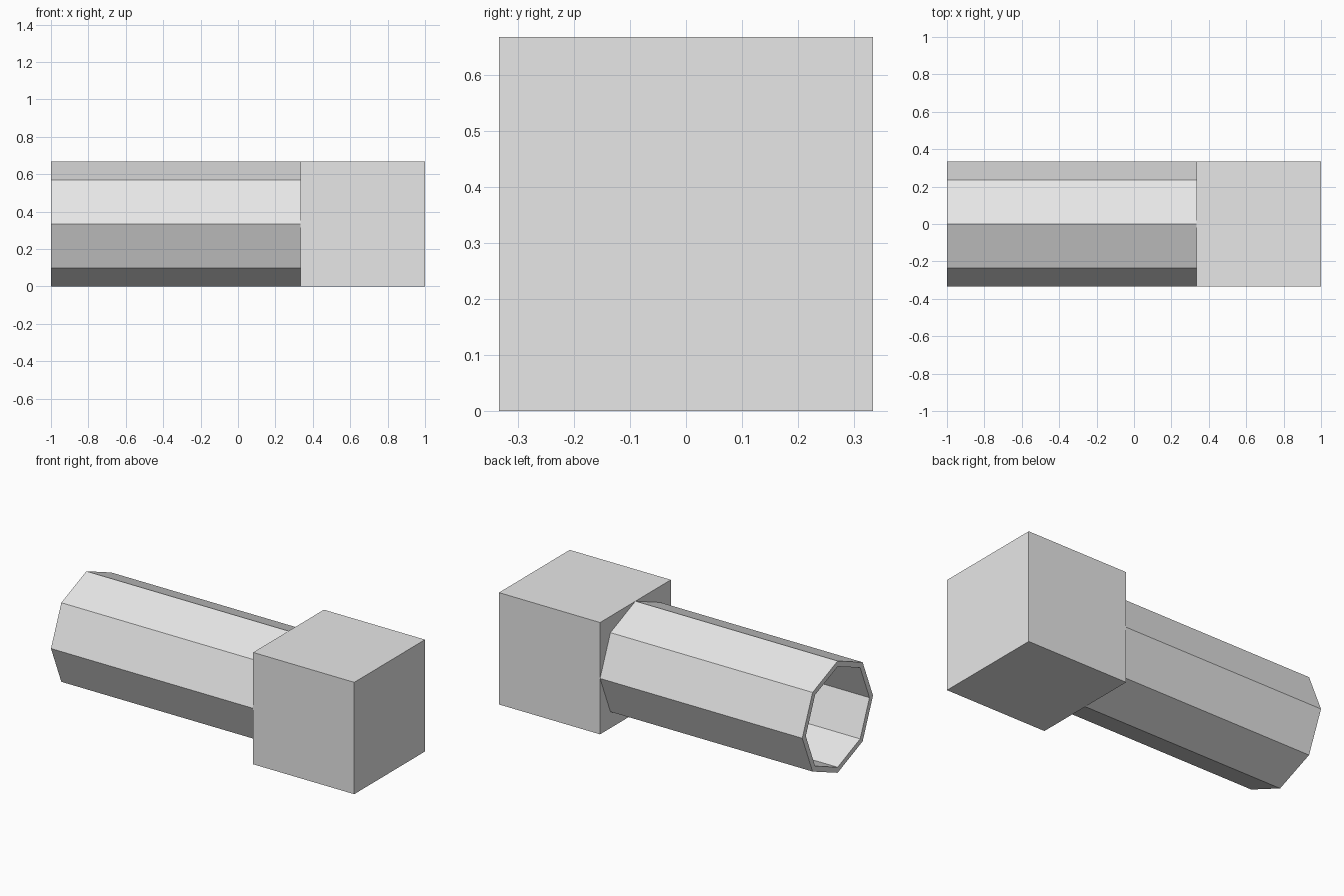
import bpy, bmesh
from math import cos, sin, tau

if "Cube" in bpy.data.objects:
    bpy.data.objects.remove(bpy.data.objects["Cube"], do_unlink=True)

HALF = 1 / 3                 # half the block size and the tube radius
BORE = 0.3                   # inner radius of the tube
SIDES = 8

grey = bpy.data.materials.new("light_grey")
grey.use_nodes = True
grey.diffuse_color = (0.8, 0.8, 0.8, 1)
grey.node_tree.nodes["Principled BSDF"].inputs["Base Color"].default_value = (0.8, 0.8, 0.8, 1)


def add_object(name, bm):
    bmesh.ops.recalc_face_normals(bm, faces=bm.faces)
    mesh = bpy.data.meshes.new(name)
    bm.to_mesh(mesh)
    bm.free()
    mesh.materials.append(grey)
    obj = bpy.data.objects.new(name, mesh)
    bpy.context.collection.objects.link(obj)
    return obj


# Square end block
bm = bmesh.new()
bmesh.ops.create_cube(bm, size=2 * HALF)
block = add_object("end_block", bm)
block.location = (1 - HALF, 0, HALF)

# Hollow octagonal tube: a rectangular wall section swept around the x axis
bm = bmesh.new()
section = [(HALF, HALF), (-1, HALF), (-1, BORE), (HALF, BORE)]
rings = [[bm.verts.new((x, r * cos(tau * i / SIDES), r * sin(tau * i / SIDES)))
          for i in range(SIDES)] for x, r in section]
for a, b in zip(rings, rings[1:] + rings[:1]):
    for i in range(SIDES):
        j = (i + 1) % SIDES
        bm.faces.new((a[i], a[j], b[j], b[i]))
tube = add_object("octagonal_tube", bm)
tube.location.z = HALF
